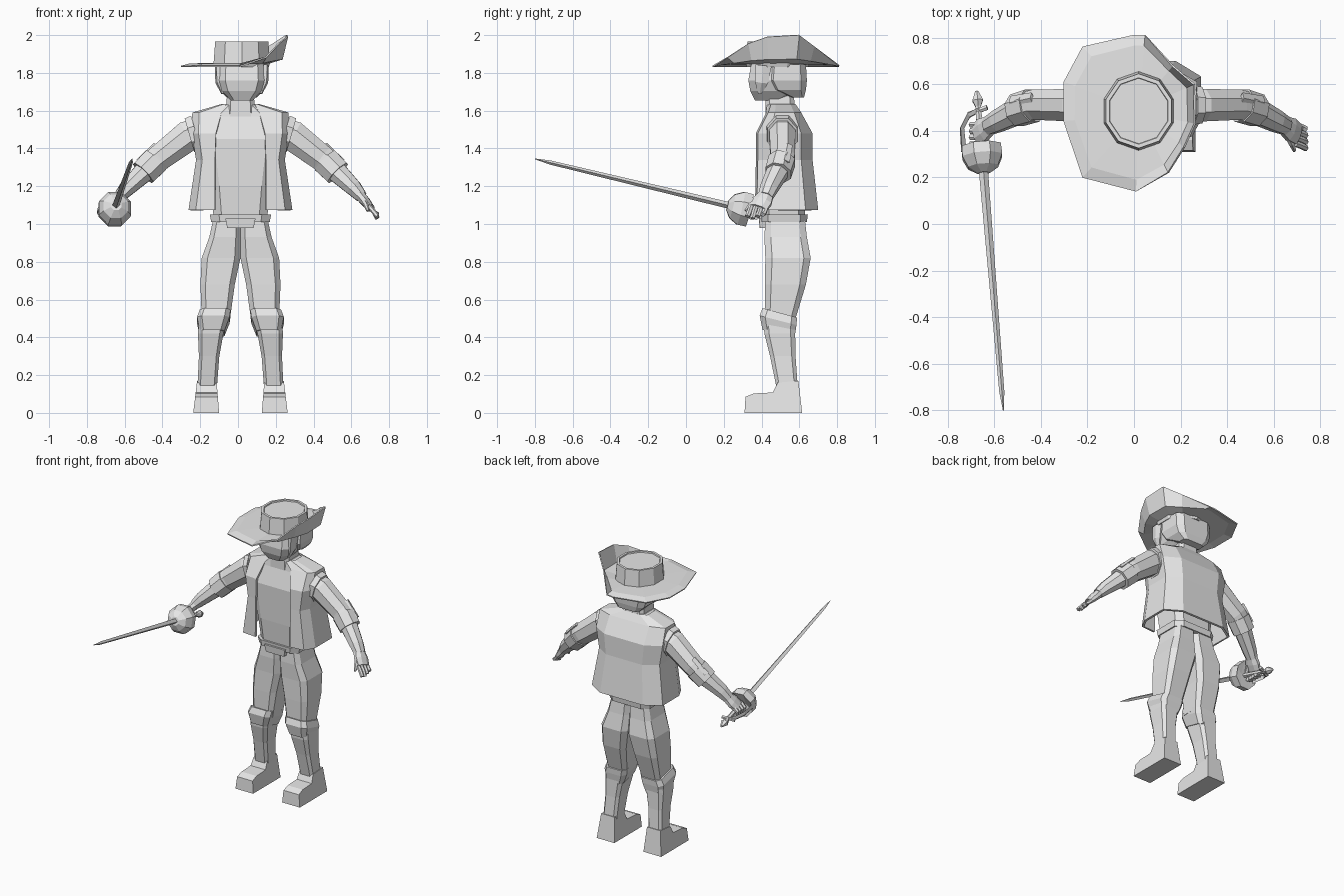
import bpy, bmesh, math
from mathutils import Vector

if "Cube" in bpy.data.objects:
    bpy.data.objects.remove(bpy.data.objects["Cube"], do_unlink=True)

MIDDLE = .013  # x of the body's plane of symmetry

grey = bpy.data.materials.new("plain_grey")
grey.use_nodes = True
grey.diffuse_color = (.8, .8, .8, 1)
grey.node_tree.nodes["Principled BSDF"].inputs["Base Color"].default_value = (.8, .8, .8, 1)


def loft(name, rings, closed=True, caps=True, thickness=0):
    """Skin a sequence of equally long rings with flat faces."""
    bm = bmesh.new()
    rows = [[bm.verts.new(p) for p in ring] for ring in rings]
    count = len(rows[0])
    for low, high in zip(rows, rows[1:]):
        for i in range(count if closed else count - 1):
            j = (i + 1) % count
            bm.faces.new((low[i], low[j], high[j], high[i]))
    if caps:
        bm.faces.new(rows[0])
        bm.faces.new(rows[-1])
    bmesh.ops.recalc_face_normals(bm, faces=bm.faces)
    mesh = bpy.data.meshes.new(name)
    bm.to_mesh(mesh)
    bm.free()
    mesh.materials.append(grey)
    obj = bpy.data.objects.new(name, mesh)
    bpy.context.collection.objects.link(obj)
    if thickness:
        solid = obj.modifiers.new("thickness", 'SOLIDIFY')
        solid.thickness = thickness
        solid.offset = -1
    return obj


def slab(z, left, right, front, back, cut=.3, tilt=0):
    """Horizontal rectangle with cut corners; tilt lowers the back edge."""
    cx, cy = (left + right) / 2, (front + back) / 2
    hx, hy = (right - left) / 2, (back - front) / 2
    k = 1 - cut
    corners = [(1, -k), (1, k), (k, 1), (-k, 1), (-1, k), (-1, -k), (-k, -1), (k, -1)]
    return [Vector((cx + a * hx, cy + b * hy, z - tilt * b)) for a, b in corners]


def column(name, levels, centre=MIDDLE, cut=.3):
    """Symmetric stack of levels: height, half width, front, back."""
    return loft(name, [slab(z, centre - w, centre + w, f, b, cut) for z, w, f, b in levels])


def tube(name, stations, sides=8, ref=(0, 1, 0)):
    """Limb along stations: point, half size along ref, half size across."""
    pts = [Vector(s[0]) for s in stations]
    rings = []
    for i, (_, along, across) in enumerate(stations):
        t = (pts[min(i + 1, len(pts) - 1)] - pts[max(i - 1, 0)]).normalized()
        u = Vector(ref)
        u = (u - u.dot(t) * t).normalized()
        v = t.cross(u)
        turn = math.pi / sides if sides > 4 else 0
        angles = [math.tau * k / sides + turn for k in range(sides)]
        rings.append([pts[i] + u * along * math.cos(a) + v * across * math.sin(a) for a in angles])
    return loft(name, rings)


# Torso, neck and belt
column("shirt", [(1.02, .14, .41, .63), (1.2, .16, .395, .63), (1.45, .2, .385, .63),
                 (1.57, .17, .42, .59), (1.635, .08, .43, .575)])
column("neck", [(1.56, .08, .42, .58), (1.7, .07, .42, .57)])
column("belt", [(1.01, .155, .4, .64), (1.05, .162, .395, .645)])
column("buckle", [(.98, .07, .39, .42), (1.03, .08, .385, .42)], cut=.1)

# Open vest: opening, half width, front and back at each height
vest = []
for z, gap, w, front, back in [(1.075, .135, .275, .365, .7), (1.34, .135, .235, .37, .67),
                               (1.48, .13, .258, .37, .67), (1.59, .1, .255, .425, .61),
                               (1.635, .075, .1, .44, .58)]:
    half = [(gap, front), (w * .86, front + .01), (w, front * .75 + back * .25),
            (w, front * .2 + back * .8), (w * .6, back)]
    path = half + [(-x, y) for x, y in reversed(half)]
    vest.append([Vector((MIDDLE + x, y, z)) for x, y in path])
loft("vest", vest, closed=False, caps=False, thickness=.015)

# Head and hair
HEAD = .02
column("face", [(1.845, .12, .345, .6), (1.76, .125, .33, .6), (1.705, .105, .34, .59),
                (1.655, .06, .365, .5)], HEAD)
column("hair", [(1.845, .138, .44, .635), (1.76, .138, .43, .64), (1.71, .12, .46, .635),
                (1.67, .08, .56, .625)], HEAD)
for s, side in ((1, "left"), (-1, "right")):
    tube(side + "_side_lock", [((HEAD + s * .125, .41, 1.84), .05, .018),
                               ((HEAD + s * .122, .4, 1.75), .04, .018),
                               ((HEAD + s * .1, .39, 1.69), .01, .008)], 6)


# Hat crown with a slightly sunken top, and a brim turned up on one side
def crown_point(angle, radius, z):
    return Vector((HEAD + radius * math.cos(angle), .485 + radius * 1.08 * math.sin(angle), z))


loft("hat_crown", [[crown_point(math.tau * (k + .5) / 10, r, z) for k in range(10)]
                   for z, r in [(1.83, .15), (1.85, .157), (1.965, .148), (1.965, .132), (1.957, .13)]])
edge = [Vector(p) for p in [
    (.265, .43, 1.99), (.262, .6, 2), (.17, .68, 1.94), (.05, .81, 1.835), (0, .81, 1.83),
    (-.22, .76, 1.83), (-.3, .61, 1.83), (-.3, .44, 1.83), (-.22, .2, 1.83),
    (.01, .14, 1.83), (.15, .22, 1.88), (.22, .33, 1.955)]]
inner = [crown_point(math.atan2(p.y - .485, p.x - HEAD), .135, 1.845) for p in edge]
fold = []
for a, b in zip(inner, edge):
    p = a.lerp(b, .75)
    p.z = a.z + (b.z - a.z) * .18
    fold.append(p)
loft("hat_brim", [inner, fold, edge], caps=False, thickness=.008)

for s, side in ((1, "left"), (-1, "right")):
    def at(x, y, z):
        return (MIDDLE + s * x, y, z)

    def leg(name, levels):
        rings = []
        for z, near, far, front, back, tilt in levels:
            a, b = sorted((MIDDLE + s * near, MIDDLE + s * far))
            rings.append(slab(z, a, b, front, back, tilt=tilt))
        loft(side + name, rings)

    # Breeches, boot cuff and boot shaft
    leg("_breeches", [(1.02, 0, .145, .42, .63, 0), (.93, 0, .165, .415, .64, 0),
                      (.82, 0, .205, .42, .66, 0), (.68, .03, .212, .418, .635, 0),
                      (.5, .055, .205, .42, .58, 0)])
    leg("_boot_cuff", [(.53, .052, .215, .405, .588, .025), (.49, .058, .23, .39, .585, .025),
                       (.42, .085, .215, .405, .575, .02)])
    leg("_boot_shaft", [(.5, .075, .22, .41, .58, 0), (.42, .09, .225, .415, .578, 0),
                        (.3, .112, .22, .445, .58, 0), (.13, .125, .228, .48, .592, 0)])

    # Shoe, a side profile pulled across the foot
    profile = [(.31, 0), (.315, .085), (.36, .103), (.46, .108), (.485, .16), (.595, .17), (.615, 0)]
    loft(side + "_shoe", [[at(base + lean * z, y, z) for y, z in profile]
                          for base, lean in ((.113, .08), (.25, -.12))])

    # Arm, armhole trim and turned-up sleeve
    tube(side + "_upper_arm", [(at(.18, .51, 1.49), .075, .09), (at(.28, .51, 1.465), .075, .088),
                               (at(.43, .512, 1.35), .07, .075), (at(.48, .5, 1.31), .068, .07)])
    tube(side + "_armhole", [(at(.235, .51, 1.48), .09, .105), (at(.27, .51, 1.47), .085, .1)])
    tube(side + "_sleeve_cuff", [(at(.45, .508, 1.335), .076, .08), (at(.515, .488, 1.27), .074, .076)])
    tube(side + "_sleeve_tab", [(at(.45, .54, 1.42), .025, .012), (at(.54, .52, 1.33), .03, .015)], 4)
    tube(side + "_forearm", [(at(.49, .495, 1.295), .062, .062), (at(.6, .44, 1.19), .05, .046),
                             (at(.64, .42, 1.145), .042, .034)])

    # Hand: the left hangs open, the right closes round the grip
    tube(side + "_palm", [(at(.63, .425, 1.155), .042, .03), (at(.66, .405, 1.12), .055, .028),
                          (at(.69, .385, 1.085), .05, .02)])
    for k in range(4):
        y = .345 + .027 * k
        if s > 0:
            bends = [(.68, y, 1.095), (.71, y - .012, 1.06), (.725, y - .02, 1.03 + .01 * abs(k - 1))]
        else:
            bends = [(.68, y, 1.1), (.71, y, 1.07), (.7, y, 1.04), (.665, y, 1.035)]
        tube(side + "_finger", [(at(*p), .014, .013) for p in bends], 6)
    tube(side + "_thumb", [(at(.645, .39, 1.13), .02, .016), (at(.665, .345, 1.1), .016, .014),
                           (at(.675, .315, 1.07), .008, .008)], 6)


# Sword, laid along one slanted line
def on_sword(y):
    return (-.627 - .083 * y, y, 1.153 - .24 * y)


def sword_part(name, sizes, sides):
    tube(name, [(on_sword(y), w, h) for y, w, h in sizes], sides, (1, 0, 0))


sword_part("blade", [(-.8, .002, .002), (-.72, .011, .011), (.26, .02, .018)], 4)
sword_part("bowl_guard", [(.22, .03, .03), (.245, .07, .07), (.29, .093, .096), (.335, .09, .095),
                          (.3, .075, .08), (.26, .03, .03)], 8)
sword_part("grip", [(.25, .016, .016), (.53, .014, .014)], 6)
sword_part("pommel", [(.5, .012, .012), (.53, .026, .026), (.57, .008, .008)], 6)
tube("knuckle_bow", [((-.73, .31, 1.07), .012, .025), ((-.738, .41, 1.06), .01, .022),
                     ((-.71, .465, 1.045), .01, .02), ((-.665, .49, 1.035), .01, .015)], 4, (1, 0, .3))
tube("crossbar", [((-.71, .47, 1.03), .012, .012), ((-.63, .5, 1.045), .012, .012)], 6)
